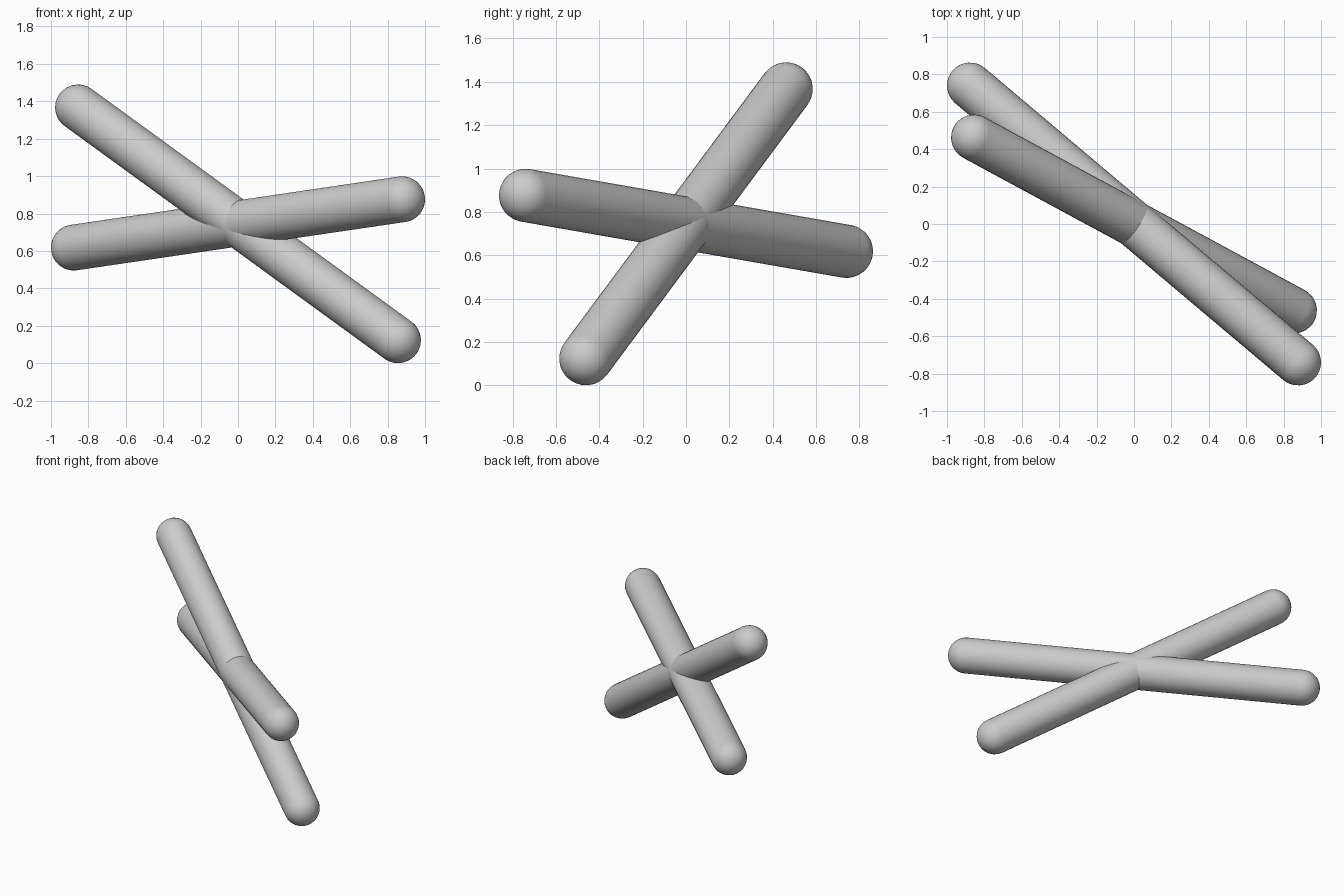
import bpy, bmesh
from math import sin, cos, pi
from mathutils import Vector

if "Cube" in bpy.data.objects:
    bpy.data.objects.remove(bpy.data.objects["Cube"])

RADIUS = 0.123
SIDES = 32
CAP_RINGS = 8


def rounded_rod(name, start, end):
    """Round-ended rod between the two cap centres, lathed about its axis."""
    start, end = Vector(start), Vector(end)
    axis = end - start
    half = axis.length / 2

    # Half outline: lower cap, then upper cap
    outline = []
    for i in range(CAP_RINGS + 1):
        a = -pi / 2 + i * pi / 2 / CAP_RINGS
        outline.append((RADIUS * cos(a), 0, RADIUS * sin(a) - half))
    outline += [(x, y, -z) for x, y, z in reversed(outline)]

    bm = bmesh.new()
    verts = [bm.verts.new(p) for p in outline]
    edges = [bm.edges.new(pair) for pair in zip(verts, verts[1:])]
    bmesh.ops.spin(bm, geom=verts + edges, cent=(0, 0, 0), axis=(0, 0, 1),
                   angle=2 * pi, steps=SIDES)
    bmesh.ops.remove_doubles(bm, verts=bm.verts, dist=0.0005)
    bmesh.ops.recalc_face_normals(bm, faces=bm.faces)
    for f in bm.faces:
        f.smooth = True

    mesh = bpy.data.meshes.new(name)
    bm.to_mesh(mesh)
    bm.free()
    obj = bpy.data.objects.new(name, mesh)
    bpy.context.collection.objects.link(obj)
    obj.location = (start + end) / 2
    obj.rotation_mode = 'QUATERNION'
    obj.rotation_quaternion = axis.to_track_quat('Z', 'Y')
    return obj


# Two equal rods crossing at the middle
rounded_rod("steep_rod", (0.855, -0.462, 0.123), (-0.855, 0.462, 1.367))
rounded_rod("shallow_rod", (-0.877, 0.74, 0.618), (0.877, -0.74, 0.876))
